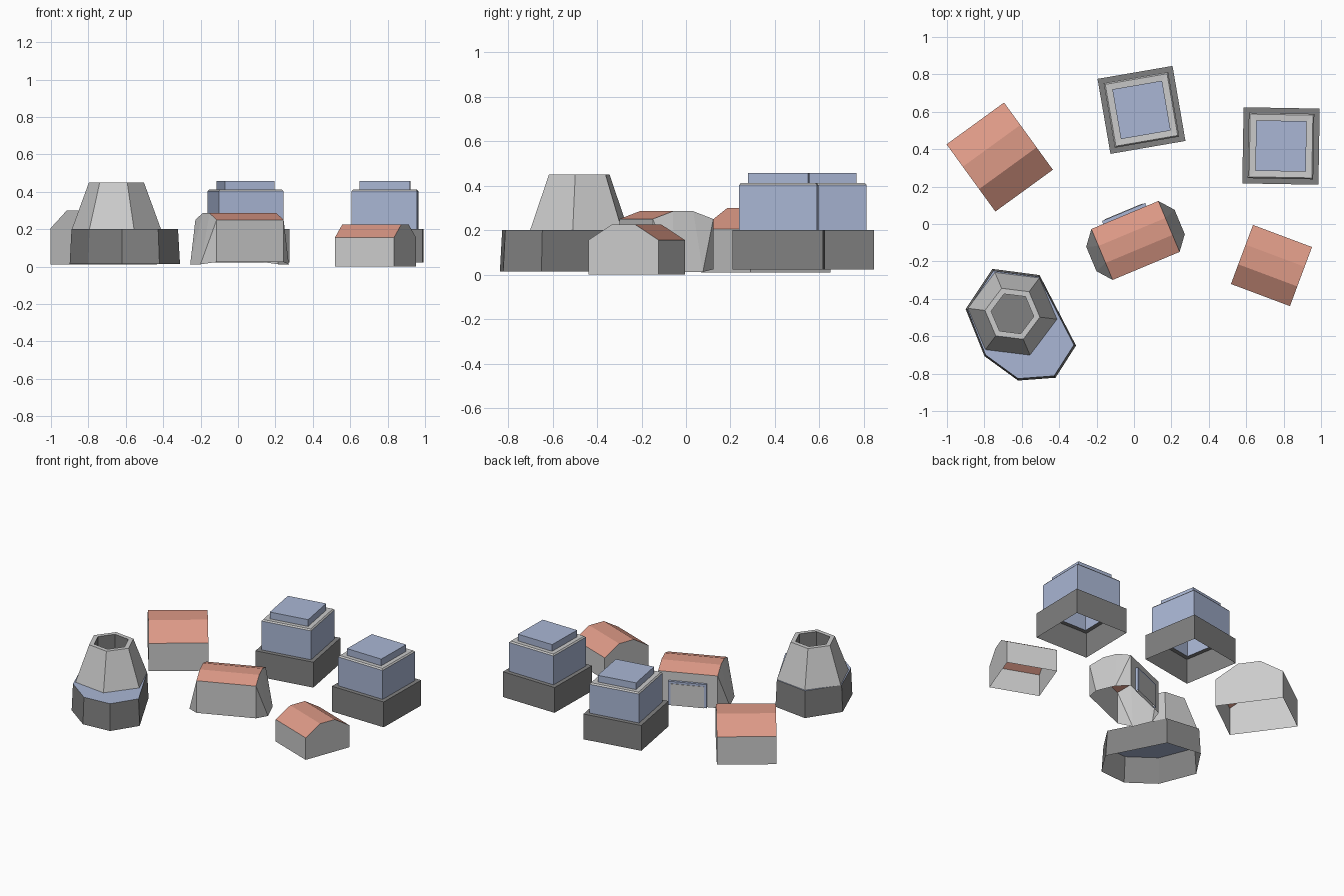
import bpy, math
from mathutils import Matrix

if "Cube" in bpy.data.objects:
    bpy.data.objects.remove(bpy.data.objects["Cube"])


def material(name, rgb):
    m = bpy.data.materials.new(name)
    m.diffuse_color = (*rgb, 1)
    m.use_nodes = True
    m.node_tree.nodes["Principled BSDF"].inputs["Base Color"].default_value = m.diffuse_color
    return m


RED = material("clay_red", (0.72, 0.32, 0.24))
BLUE = material("pale_blue", (0.40, 0.47, 0.66))
DARK = material("dark_grey", (0.22, 0.22, 0.22))


def mesh_object(name, verts, faces, mat=None, loc=(0, 0), angle=0):
    me = bpy.data.meshes.new(name)
    me.from_pydata(verts, [], faces)
    me.transform(Matrix.Translation((*loc, 0)) @ Matrix.Rotation(math.radians(angle), 4, 'Z'))
    if mat:
        me.materials.append(mat)
    ob = bpy.data.objects.new(name, me)
    bpy.context.collection.objects.link(ob)
    return ob


def loft(name, rings, mat=None, cap=False, **place):
    """Join equal-length rings of points with quads; optionally cap the last ring."""
    n = len(rings[0])
    verts = [p for r in rings for p in r]
    faces = [(k * n + i, k * n + (i + 1) % n, (k + 1) * n + (i + 1) % n, (k + 1) * n + i)
             for k in range(len(rings) - 1) for i in range(n)]
    if cap:
        faces.append(tuple(range(len(verts) - n, len(verts))))
    return mesh_object(name, verts, faces, mat, **place)


def ngon(n, r, z, start=0):
    return [(r * math.cos(math.radians(start) + math.tau * i / n),
             r * math.sin(math.radians(start) + math.tau * i / n), z) for i in range(n)]


def square(side, z):
    return ngon(4, side / math.sqrt(2), z, 45)


def house(name, loc, angle, length, width, floor, eave, top, flare=0):
    """Ridge runs along local x; roof has two slopes and a flat middle strip."""
    w, t, h = width / 2, width / 6, length / 2
    roof = [(-w, eave), (-t, top), (t, top), (w, eave)]
    rv = [(x, y, z) for x in (-h, h) for y, z in roof]
    mesh_object(name + "_roof", rv, [(i, i + 4, i + 5, i + 1) for i in range(3)],
                RED, loc, angle)
    # walls: roof profile, two wall corners and two end-foot points per end
    q = width * 0.24
    verts = []
    for s in (-1, 1):
        verts += [(s * h, y, z) for y, z in roof]
        verts += [(s * h, w, floor), (s * h, -w, floor)]
        verts += [(s * (h + flare), q, floor - 0.012 * bool(flare)),
                  (s * (h + flare), -q, floor - 0.012 * bool(flare))]
    faces = [(0, 5, 13, 8), (3, 11, 12, 4)]
    for k, flip in ((0, False), (8, True)):
        if flare:
            end = [(1, 2, 6, 7), (2, 3, 6), (3, 4, 6), (1, 7, 0), (0, 7, 5)]
        else:
            end = [(0, 1, 2, 3, 4, 5)]
        for f in end:
            f = [k + i for i in f]
            faces.append(tuple(reversed(f)) if flip else tuple(f))
    if not flare:
        # drop the unused foot points
        verts = verts[:6] + verts[8:14]
        faces = [tuple(i - 2 if i >= 8 else i for i in f) for f in faces]
    mesh_object(name + "_walls", verts, faces, None, loc, angle)


def box(name, x, y, z, mat, loc, angle):
    ring = [(x[0], y[0]), (x[1], y[0]), (x[1], y[1]), (x[0], y[1])]
    loft(name, [[(*p, h) for p in ring] for h in z], mat, True, loc=loc, angle=angle)


# Small houses
house("large_house", (-0.718, 0.358), 36, 0.38, 0.444, 0.01, 0.205, 0.30)
house("small_house", (0.735, -0.222), -20.5, 0.337, 0.337, 0.0, 0.155, 0.225)

# Hall with flared ends and a door on its back wall
HALL = dict(loc=(0.008, -0.088), angle=22.7)
house("hall", HALL["loc"], HALL["angle"], 0.388, 0.295, 0.024, 0.25, 0.285, flare=0.062)
box("hall_door_frame", (-0.125, 0.125), (0.145, 0.165), (0.024, 0.19), BLUE, **HALL)
box("hall_door", (-0.11, 0.11), (0.145, 0.168), (0.024, 0.175), None, **HALL)

# Two square blocks: dark base, blue body, grey rim, blue slab
for name, loc, angle in (("back_block", (0.04, 0.61), 9.8), ("right_block", (0.786, 0.417), -1)):
    p = dict(loc=loc, angle=angle)
    loft(name + "_base", [square(0.407, 0.022), square(0.407, 0.2), square(0.35, 0.2)], DARK, **p)
    loft(name + "_body", [square(0.35, 0.2), square(0.35, 0.403)], BLUE, **p)
    loft(name + "_rim", [square(0.35, 0.403), square(0.335, 0.412), square(0.27, 0.41)], **p)
    loft(name + "_slab", [square(0.27, 0.41), square(0.27, 0.457)], BLUE, True, **p)

# Tower base with blue platform
outline = [(-0.90, -0.455), (-0.80, -0.706), (-0.62, -0.837), (-0.42, -0.822),
           (-0.31, -0.65), (-0.505, -0.273), (-0.757, -0.24)]
cx, cy = -0.62, -0.54
upper = [(cx + (x - cx) * 0.965, cy + (y - cy) * 0.965, 0.2) for x, y in outline]
loft("tower_base", [[(x, y, 0.014) for x, y in outline], upper], DARK)
mesh_object("tower_platform", upper, [tuple(reversed(range(7)))], BLUE)

# Hollow six-sided tower
T = dict(loc=(-0.65, -0.48), angle=-7)
loft("tower", [ngon(6, 0.24, 0.2), ngon(6, 0.148, 0.45), ngon(6, 0.115, 0.45)], **T)
loft("tower_shaft", [ngon(6, 0.115, 0.45), ngon(6, 0.115, 0.33)], DARK, True, **T)
